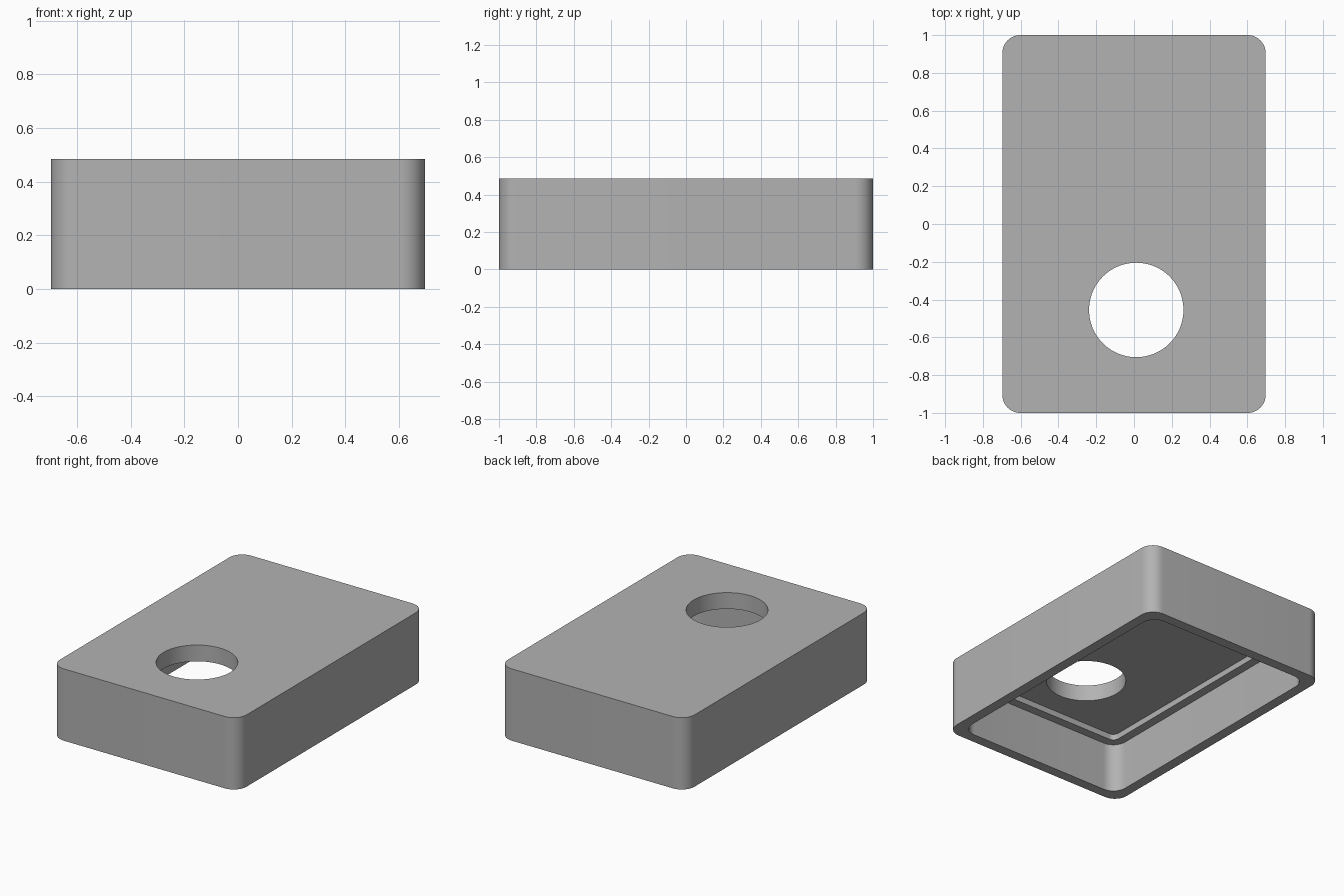
import bpy
import bmesh
import math

cube = bpy.data.objects.get("Cube")
if cube:
    bpy.data.objects.remove(cube, do_unlink=True)

HALF_X, HALF_Y, HEIGHT = 0.697, 1.0, 0.485
WALL, LEDGE = 0.07, 0.06
LEDGE_Z, CEILING_Z = 0.335, 0.375
CORNER, STEPS = 0.095, 12

grey = bpy.data.materials.new("plain grey")
grey.use_nodes = True
colour = (0.45, 0.45, 0.45, 1)
grey.diffuse_color = colour
grey.node_tree.nodes["Principled BSDF"].inputs["Base Color"].default_value = colour


def rounded_outline(hx, hy, r):
    """Counter-clockwise rounded rectangle."""
    pts = []
    for k, (sx, sy) in enumerate([(1, 1), (-1, 1), (-1, -1), (1, -1)]):
        for i in range(STEPS + 1):
            a = math.pi / 2 * (k + i / STEPS)
            pts.append((sx * (hx - r) + r * math.cos(a), sy * (hy - r) + r * math.sin(a)))
    return pts


def circle_outline(cx, cy, r, n=96):
    return [(cx + r * math.cos(math.tau * i / n), cy + r * math.sin(math.tau * i / n))
            for i in range(n)]


def prism(name, outline, z0, z1):
    """Extrude an outline from z0 to z1."""
    bm = bmesh.new()
    base = bm.faces.new([bm.verts.new((x, y, z0)) for x, y in outline])
    top = bmesh.ops.extrude_face_region(bm, geom=[base], use_keep_orig=True)["geom"]
    for v in top:
        if isinstance(v, bmesh.types.BMVert):
            v.co.z = z1
    bmesh.ops.recalc_face_normals(bm, faces=bm.faces[:])
    mesh = bpy.data.meshes.new(name)
    bm.to_mesh(mesh)
    bm.free()
    mesh.materials.append(grey)
    obj = bpy.data.objects.new(name, mesh)
    bpy.context.collection.objects.link(obj)
    return obj


# Outer block
cover = prism("cover_shell", rounded_outline(HALF_X, HALF_Y, CORNER), 0, HEIGHT)

# Open underside, shallow ceiling recess and round through hole
inner_x, inner_y = HALF_X - WALL, HALF_Y - WALL
cutters = [
    prism("cavity_cutter", rounded_outline(inner_x, inner_y, CORNER), -0.1, LEDGE_Z),
    prism("recess_cutter", rounded_outline(inner_x - LEDGE, inner_y - LEDGE, 0.04), 0.2, CEILING_Z),
    prism("hole_cutter", circle_outline(0.012, -0.455, 0.25), 0.25, HEIGHT + 0.1),
]
for cutter in cutters:
    cutter.hide_render = True
    cut = cover.modifiers.new(cutter.name, "BOOLEAN")
    cut.operation, cut.solver, cut.object = "DIFFERENCE", "EXACT", cutter

# Bake the cuts and discard the cutters
bpy.context.view_layer.update()
shell = bpy.data.meshes.new_from_object(cover.evaluated_get(bpy.context.evaluated_depsgraph_get()))
cover.modifiers.clear()
cover.data = shell
for cutter in cutters:
    bpy.data.objects.remove(cutter, do_unlink=True)

# Smooth the rounded sides, keep the rims crisp
bpy.ops.object.select_all(action="DESELECT")
cover.select_set(True)
bpy.context.view_layer.objects.active = cover
bpy.ops.object.shade_smooth_by_angle(angle=math.radians(30))
